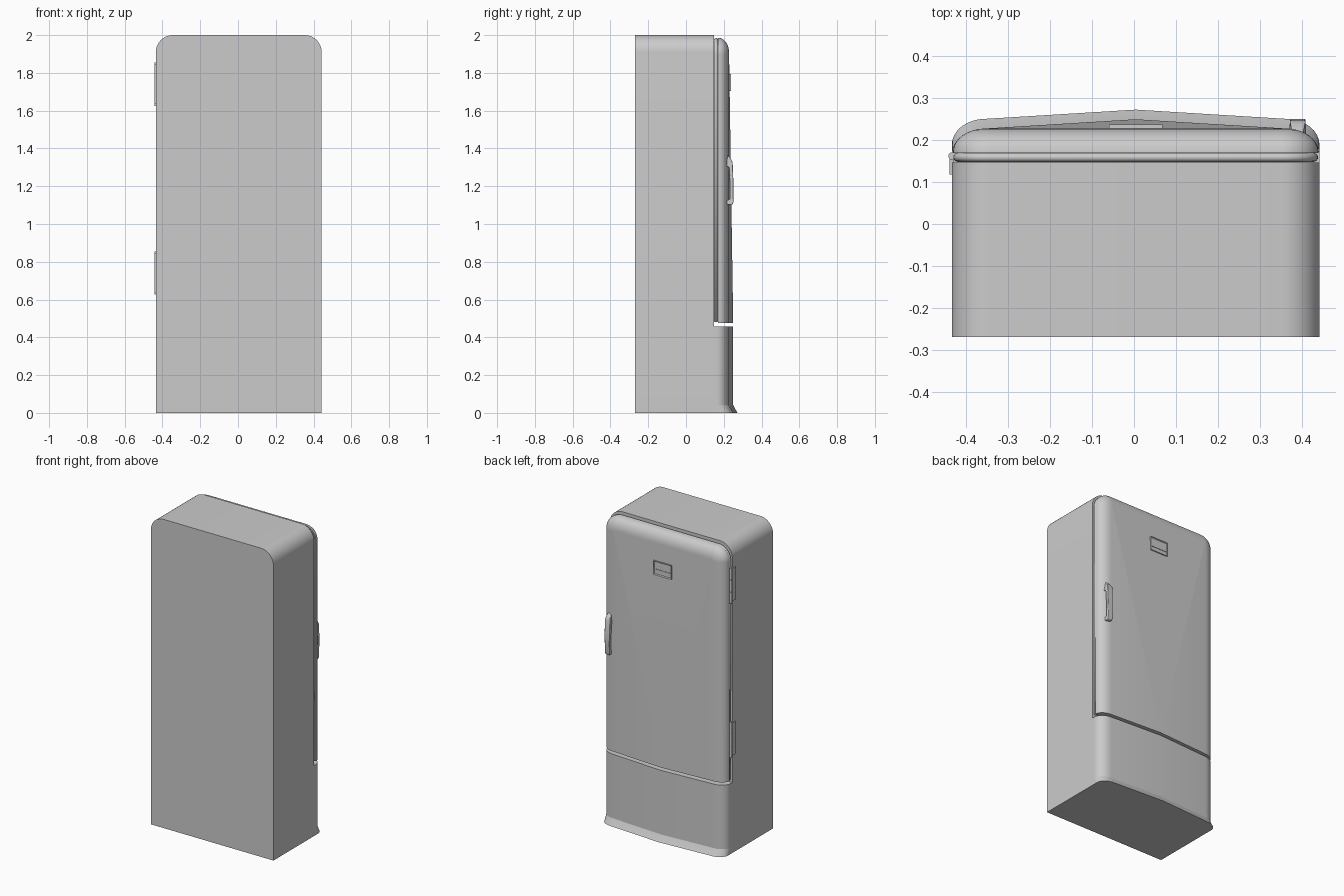
import bpy, bmesh, math
from mathutils import Matrix

cube = bpy.data.objects.get("Cube")
if cube:
    bpy.data.objects.remove(cube, do_unlink=True)

CX = 0.004          # cabinet centre line
W = 0.439           # cabinet half width
TOP = 2.0
BACK, FACE = -0.27, 0.147
R = 0.09            # cabinet top corner radius

enamel = bpy.data.materials.new("grey_enamel")
enamel.use_nodes = True
GREY = (0.6, 0.6, 0.6, 1)
enamel.diffuse_color = GREY
enamel.node_tree.nodes["Principled BSDF"].inputs["Base Color"].default_value = GREY


def finish(name, bm, bevel=0, angle=30, weighted=False):
    bmesh.ops.recalc_face_normals(bm, faces=bm.faces)
    mesh = bpy.data.meshes.new(name)
    bm.to_mesh(mesh)
    bm.free()
    ob = bpy.data.objects.new(name, mesh)
    bpy.context.collection.objects.link(ob)
    mesh.materials.append(enamel)
    bpy.ops.object.select_all(action='DESELECT')
    ob.select_set(True)
    bpy.context.view_layer.objects.active = ob
    if bevel:
        mod = ob.modifiers.new("soft_edges", 'BEVEL')
        mod.width, mod.segments, mod.limit_method = bevel, 3, 'ANGLE'
    bpy.ops.object.shade_smooth_by_angle(angle=math.radians(angle))
    if weighted:
        mod = ob.modifiers.new("clean_shading", 'WEIGHTED_NORMAL')
        mod.keep_sharp = True
    return ob


def loft(rings, tip=None):
    """Bridge closed rings of points; cap both ends, the last with a fan if a tip is given."""
    bm = bmesh.new()
    loops = [[bm.verts.new(p) for p in ring] for ring in rings]
    n = len(loops[0])
    for a, b in zip(loops, loops[1:]):
        for i in range(n):
            j = (i + 1) % n
            bm.faces.new((a[i], a[j], b[j], b[i]))
    bm.faces.new(loops[0])
    if tip:
        t = bm.verts.new(tip)
        for i in range(n):
            bm.faces.new((loops[-1][i], loops[-1][(i + 1) % n], t))
    else:
        bm.faces.new(loops[-1])
    return bm


def arch(y, inset, bottom, top, steps=10):
    """Upright outline with two rounded top corners, starting and ending at the bottom."""
    w, t = W - inset, top - inset
    r = max(R - inset, 0.008)
    half = [(w, bottom)]
    for i in range(steps + 1):
        a = math.pi / 2 * i / steps
        half.append((w - r + r * math.cos(a), t - r + r * math.sin(a)))
    pts = half + [(-x, z) for x, z in reversed(half)]
    return [(CX + x, y, z) for x, z in pts]


def plan(z, push=0, steps=8):
    """Flat outline of the bowed lower front, pushed outward for the flared foot."""
    half = [(W, FACE)]
    for i in range(steps + 1):
        a = math.pi / 2 * i / steps
        half.append((W - 0.08 * (1 - math.cos(a)), 0.166 + 0.062 * math.sin(a) + push))
    pts = half + [(0, 0.25 + push)] + [(-x, y) for x, y in reversed(half)]
    return [(CX + x, y, z) for x, y in pts]


def box(bm, x0, x1, y0, y1, z0, z1):
    m = Matrix.Translation(((x0 + x1) / 2, (y0 + y1) / 2, (z0 + z1) / 2))
    m = m @ Matrix.Diagonal((x1 - x0, y1 - y0, z1 - z0, 1))
    return bmesh.ops.create_cube(bm, size=1, matrix=m)["verts"]


# Cabinet shell
finish("cabinet", loft([arch(BACK, 0, 0, TOP), arch(FACE, 0, 0, TOP)]))

# Lower front panel and flared foot
finish("lower_panel", loft([plan(0.042), plan(0.457)]), weighted=True)
finish("flared_foot", loft([plan(0, 0.023), plan(0.022, 0.01), plan(0.042)]))

# Door: rounded edges, flat at the top and bowed to a point at the bottom
DOOR_LOW, DOOR_TOP = 0.475, 1.988
rings = [arch(0.17, 0.003, DOOR_LOW, DOOR_TOP)]
for k in range(9):
    a = math.pi / 2 * k / 8
    rings.append(arch(0.173 + 0.055 * math.sin(a), 0.003 + 0.078 * (1 - math.cos(a)),
                      DOOR_LOW, DOOR_TOP))
finish("door", loft(rings, tip=(CX, 0.25, DOOR_LOW)), weighted=True)

# Door seal: a round tube following the door outline
curve = bpy.data.curves.new("door_seal", 'CURVE')
curve.dimensions = '3D'
curve.bevel_depth, curve.bevel_resolution = 0.0105, 3
path = arch(0.159, 0.014, DOOR_LOW + 0.012, DOOR_TOP)
spline = curve.splines.new('POLY')
spline.points.add(len(path) - 1)
for p, co in zip(spline.points, path):
    p.co = (*co, 1)
spline.use_cyclic_u = True
curve.materials.append(enamel)
bpy.context.collection.objects.link(bpy.data.objects.new("door_seal", curve))

# Hinges: three knuckles on a pin with a leaf on the cabinet side
for name, mid in (("upper_hinge", 1.74), ("lower_hinge", 0.74)):
    bm = bmesh.new()
    for dz, length in ((-0.078, 0.072), (0, 0.078), (0.078, 0.072)):
        bmesh.ops.create_cone(bm, cap_ends=True, segments=16, radius1=0.0095, radius2=0.0095,
                              depth=length, matrix=Matrix.Translation((-0.4335, 0.162, mid + dz)))
    bmesh.ops.create_cone(bm, cap_ends=True, segments=12, radius1=0.007, radius2=0.007,
                          depth=0.225, matrix=Matrix.Translation((-0.4335, 0.162, mid)))
    box(bm, -0.441, -0.43, 0.118, 0.155, mid - 0.105, mid + 0.105)
    finish(name, bm)

# Handle: side profile extruded across, with a pointed top and a standing grip
profile = [(0.2, 1.352), (0.212, 1.372), (0.238, 1.345), (0.247, 1.325), (0.251, 1.22),
           (0.251, 1.115), (0.246, 1.102), (0.212, 1.102), (0.212, 1.125), (0.232, 1.13),
           (0.232, 1.22), (0.228, 1.3), (0.2, 1.315)]


def handle_side(sign):
    pts = []
    for y, z in profile:
        half = 0.02 - 0.009 * max(0, (z - 1.33) / 0.042) - 0.004 * max(0, (1.3 - z) / 0.2)
        pts.append((0.391 + sign * half, y, z))
    return pts


finish("door_handle", loft([handle_side(-1), handle_side(1)]), bevel=0.004)

# Badge: framed plate with a recessed face and a raised bar
bm = bmesh.new()
box(bm, CX - 0.064, CX + 0.064, 0.22, 0.237, 1.705, 1.795)
bm.faces.ensure_lookup_table()
front = max(bm.faces, key=lambda f: f.calc_center_median().y)
bmesh.ops.inset_region(bm, faces=[front], thickness=0.007)
for v in front.verts:
    v.co.y -= 0.005
box(bm, CX - 0.057, CX + 0.057, 0.225, 0.235, 1.733, 1.742)
finish("door_badge", bm)
